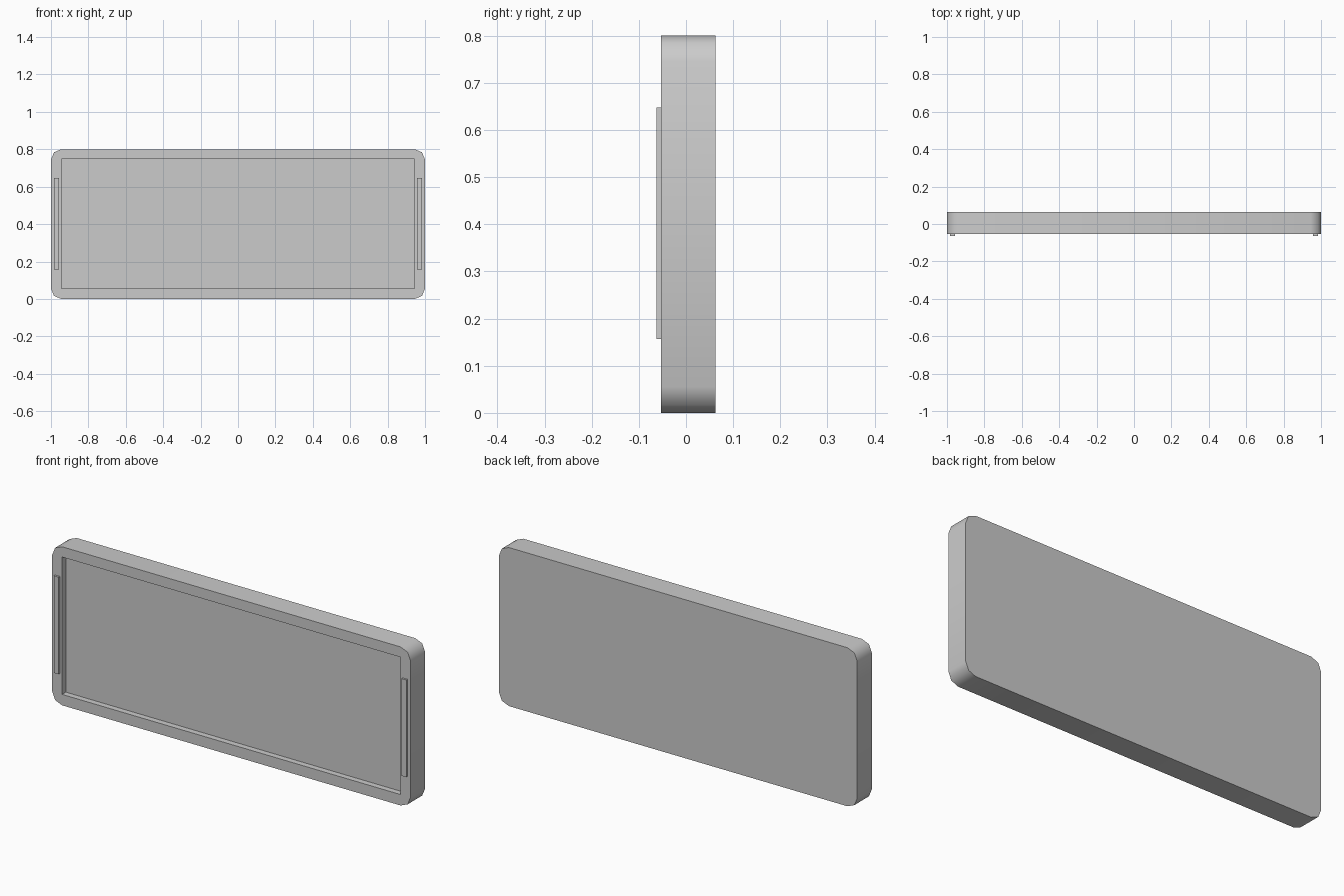
import bpy, bmesh, math

if "Cube" in bpy.data.objects:
    bpy.data.objects.remove(bpy.data.objects["Cube"])


def box(name, x0, x1, y0, y1, z0, z1):
    bm = bmesh.new()
    bmesh.ops.create_cube(bm, size=1)
    for v in bm.verts:
        v.co.x = x1 if v.co.x > 0 else x0
        v.co.y = y1 if v.co.y > 0 else y0
        v.co.z = z1 if v.co.z > 0 else z0
    me = bpy.data.meshes.new(name)
    bm.to_mesh(me)
    bm.free()
    ob = bpy.data.objects.new(name, me)
    bpy.context.collection.objects.link(ob)
    return ob


FRONT, BACK = -0.053, 0.063

# Casing with rounded corners (edges running front to back)
casing = box("casing", -1, 1, FRONT, BACK, 0, 0.8)
bm = bmesh.new()
bm.from_mesh(casing.data)
corners = [e for e in bm.edges
           if abs(e.verts[0].co.y - e.verts[1].co.y) > 0.05]
bmesh.ops.bevel(bm, geom=corners, offset=0.055, segments=2,
                profile=0.5, affect='EDGES')
bm.to_mesh(casing.data)
bm.free()

# Screen recess cut into the front
cutter = box("recess_cutter", -0.945, 0.945, FRONT - 0.1, FRONT + 0.03, 0.055, 0.748)
cutter.hide_render = True
mod = casing.modifiers.new("recess", 'BOOLEAN')
mod.operation = 'DIFFERENCE'
mod.solver = 'EXACT'
mod.object = cutter
bpy.context.view_layer.objects.active = casing
casing.select_set(True)
bpy.ops.object.modifier_apply(modifier=mod.name)
bpy.data.objects.remove(cutter)
bpy.ops.object.shade_smooth_by_angle(angle=math.radians(50))

# Raised speaker strips on either side of the screen
for side, s in (("left", -1), ("right", 1)):
    a, b = sorted((s * 0.957, s * 0.984))
    box(side + "_speaker_strip", a, b, -0.063, FRONT, 0.157, 0.647)
